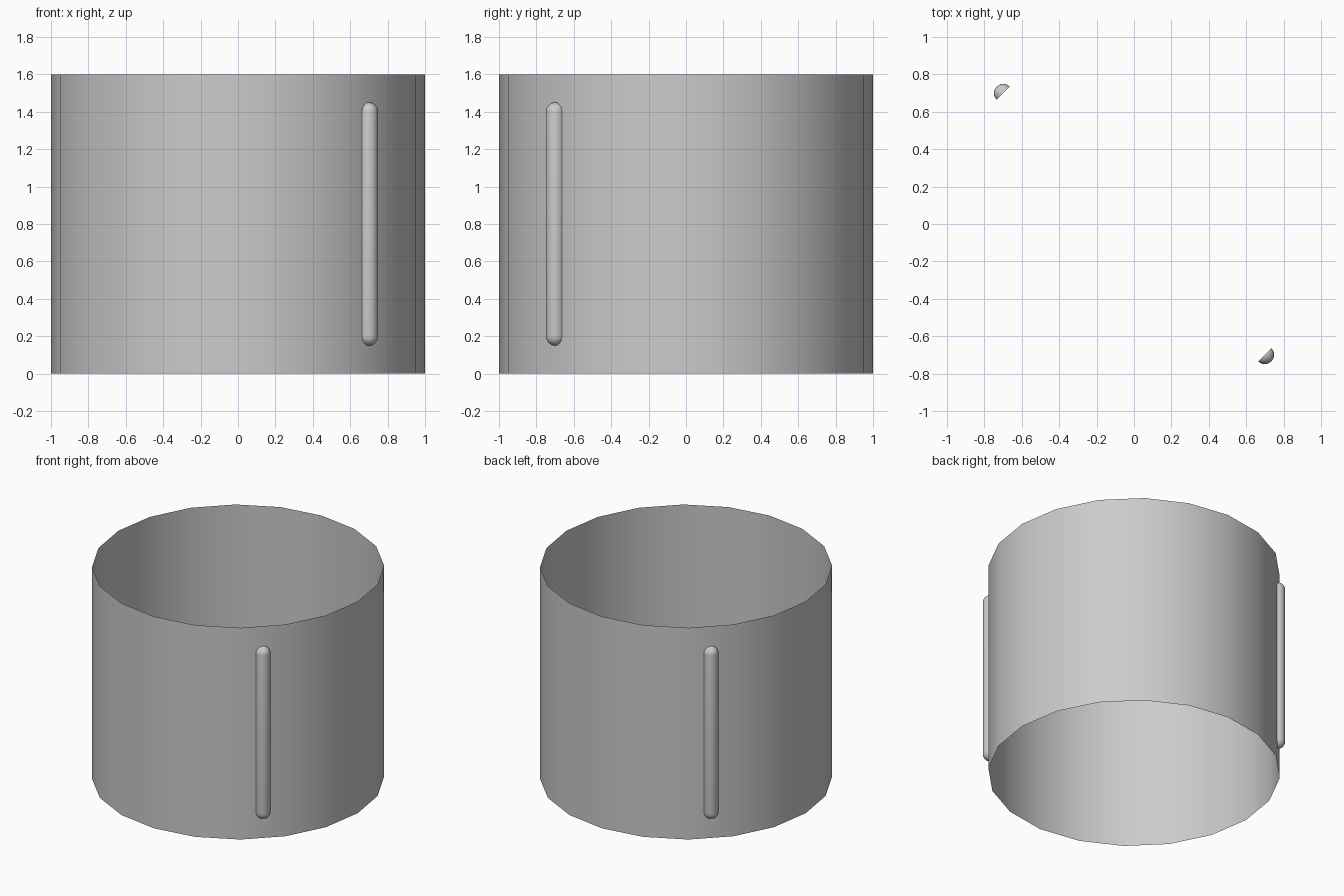
import bpy, bmesh
from math import pi, sin, cos
from mathutils import Matrix

if "Cube" in bpy.data.objects:
    bpy.data.objects.remove(bpy.data.objects["Cube"])

SIDES, HEIGHT = 20, 1.6


def finish(bm, name):
    bmesh.ops.recalc_face_normals(bm, faces=bm.faces)
    for f in bm.faces:
        f.smooth = True
    mesh = bpy.data.meshes.new(name)
    bm.to_mesh(mesh)
    bm.free()
    obj = bpy.data.objects.new(name, mesh)
    bpy.context.collection.objects.link(obj)
    return obj


# Thin open tube, no caps
bm = bmesh.new()
rings = [[bm.verts.new((cos(2 * pi * i / SIDES), sin(2 * pi * i / SIDES), z))
          for i in range(SIDES)] for z in (0, HEIGHT)]
for i in range(SIDES):
    j = (i + 1) % SIDES
    bm.faces.new((rings[0][i], rings[0][j], rings[1][j], rings[1][i]))
finish(bm, "tube_wall")


def ridge(name, angle, r=0.05, z0=0.15, z1=1.45):
    """Half capsule lying on the flat of the wall at the given angle."""
    bm = bmesh.new()
    steps = 6
    profile = [(r * sin(pi / 2 * k / steps), z0 + r - r * cos(pi / 2 * k / steps))
               for k in range(steps + 1)]
    profile += [(x, z0 + z1 - z) for x, z in reversed(profile)]
    verts = [bm.verts.new((0, -x, z)) for x, z in profile]
    edges = [bm.edges.new(p) for p in zip(verts, verts[1:])]
    bmesh.ops.spin(bm, geom=verts + edges, cent=(0, 0, 0), axis=(0, 0, 1),
                   angle=pi, steps=12, use_duplicate=False)
    bmesh.ops.remove_doubles(bm, verts=bm.verts, dist=1e-5)
    # Move onto the wall, bulging outwards
    if sum(v.co.x for v in bm.verts) < 0:
        bm.transform(Matrix.Rotation(pi, 4, 'Z'))
    bm.transform(Matrix.Rotation(angle, 4, 'Z')
                 @ Matrix.Translation((cos(pi / SIDES) + 0.001, 0, 0)))
    finish(bm, name)


# Two opposite raised ridges
ridge("front_right_ridge", -pi / 4)
ridge("back_left_ridge", 3 * pi / 4)
